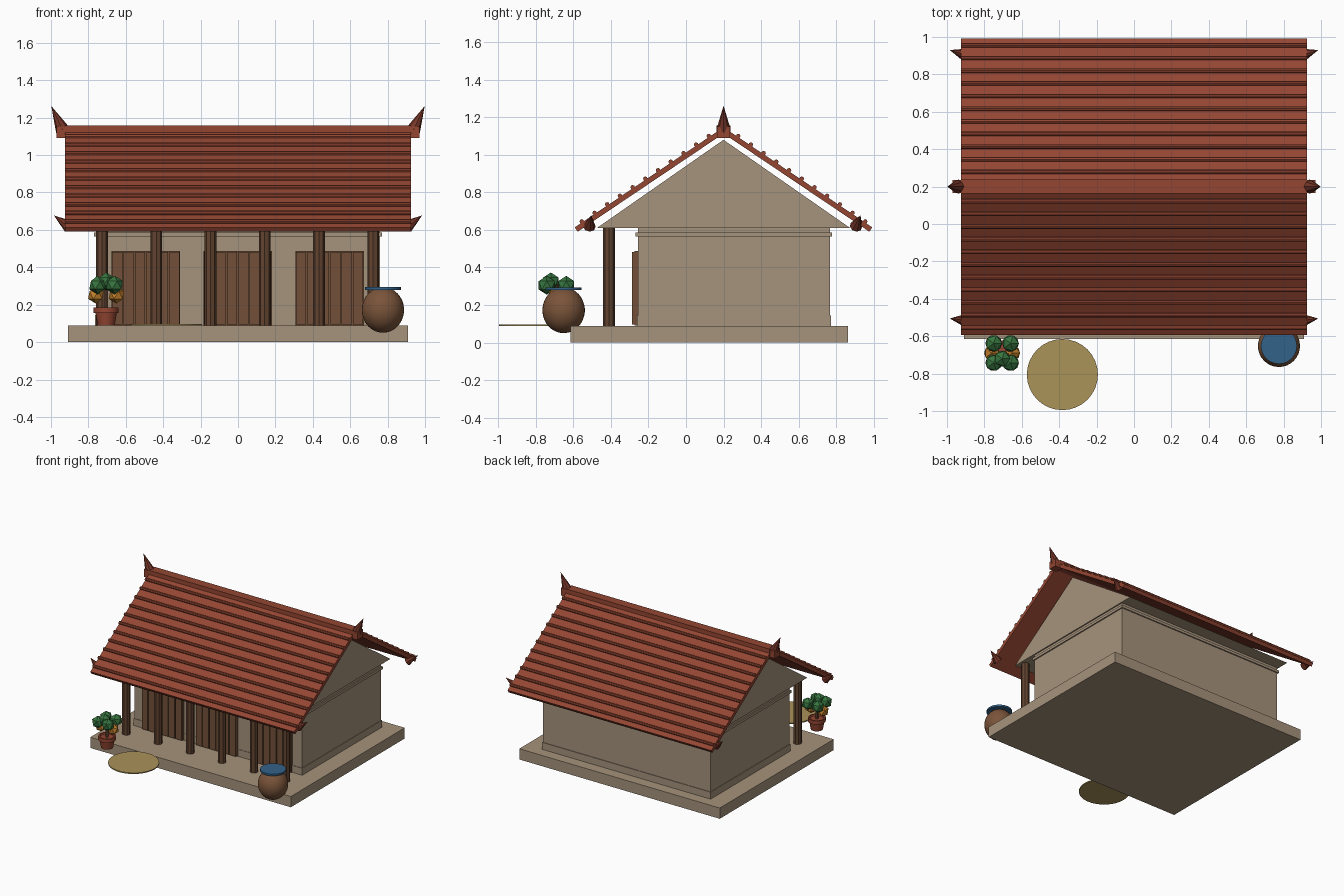
import bpy, bmesh, math
from mathutils import Vector

if "Cube" in bpy.data.objects:
    bpy.data.objects.remove(bpy.data.objects["Cube"])


def material(name, r, g, b):
    lin = [((c / 255 + 0.055) / 1.055) ** 2.4 for c in (r, g, b)]
    m = bpy.data.materials.new(name)
    m.diffuse_color = (*lin, 1)
    m.use_nodes = True
    m.node_tree.nodes["Principled BSDF"].inputs["Base Color"].default_value = m.diffuse_color
    return m


PLASTER = material("plaster", 166, 147, 124)
TILE = material("roof_tile", 148, 70, 50)
DARK_TILE = material("dark_tile", 118, 54, 40)
WOOD = material("door_wood", 114, 80, 56)
POST = material("post_wood", 98, 68, 48)
CLAY = material("jar_clay", 122, 84, 58)
BLUE = material("blue_lid", 52, 98, 138)
STRAW = material("straw", 170, 147, 90)
GREEN = material("leaf_green", 56, 118, 64)
ORANGE = material("marigold", 196, 130, 45)


def finish(name, bm, mat, smooth=False):
    bmesh.ops.recalc_face_normals(bm, faces=bm.faces)
    me = bpy.data.meshes.new(name)
    bm.to_mesh(me)
    bm.free()
    me.materials.append(mat)
    ob = bpy.data.objects.new(name, me)
    bpy.context.collection.objects.link(ob)
    if smooth:
        bpy.ops.object.select_all(action='DESELECT')
        ob.select_set(True)
        bpy.context.view_layer.objects.active = ob
        bpy.ops.object.shade_smooth_by_angle(angle=math.radians(40))
    return ob


def box(name, x, y, z, mat):
    """Box from (min, max) ranges."""
    bm = bmesh.new()
    bmesh.ops.create_cube(bm, size=1)
    for v in bm.verts:
        v.co = [r[0] + (c + 0.5) * (r[1] - r[0]) for c, r in zip(v.co, (x, y, z))]
    return finish(name, bm, mat)


def prism(name, profile, x0, x1, mat):
    """Extrude a (y, z) profile along x."""
    bm = bmesh.new()
    face = bm.faces.new([bm.verts.new((x0, y, z)) for y, z in profile])
    ext = bmesh.ops.extrude_face_region(bm, geom=[face])
    for v in ext["geom"]:
        if isinstance(v, bmesh.types.BMVert):
            v.co.x = x1
    return finish(name, bm, mat)


def tube(name, a, b, r1, r2, sides, mat, smooth=False):
    """Cylinder or cone between two points."""
    a, b = Vector(a), Vector(b)
    bm = bmesh.new()
    bmesh.ops.create_cone(bm, cap_ends=True, segments=sides, radius1=r1, radius2=r2,
                          depth=(b - a).length)
    rot = (b - a).to_track_quat('Z', 'Y')
    for v in bm.verts:
        v.co = rot @ v.co + (a + b) / 2
    return finish(name, bm, mat, smooth)


def lathe(name, center, profile, sides, mat):
    """Revolve an (r, z) profile around a vertical axis."""
    bm = bmesh.new()
    rings = [[bm.verts.new((center[0] + r * math.cos(2 * math.pi * i / sides),
                            center[1] + r * math.sin(2 * math.pi * i / sides), z))
              for i in range(sides)] for r, z in profile]
    for lo, hi in zip(rings, rings[1:]):
        for i in range(sides):
            j = (i + 1) % sides
            bm.faces.new((lo[i], lo[j], hi[j], hi[i]))
    bm.faces.new(rings[0])
    bm.faces.new(rings[-1])
    return finish(name, bm, mat, True)


def blossom(name, center, r, mat):
    bm = bmesh.new()
    bmesh.ops.create_icosphere(bm, subdivisions=1, radius=r)
    bmesh.ops.translate(bm, verts=bm.verts, vec=center)
    return finish(name, bm, mat)


# Platform, walls, wall bands and gable
box("platform", (-.91, .91), (-.615, .862), (0, .088), PLASTER)
box("walls", (-.76, .76), (-.256, .768), (.088, .61), PLASTER)
box("wall_foot_band", (-.765, .765), (-.26, .773), (.088, .145), PLASTER)
box("wall_top_band", (-.77, .77), (-.268, .778), (.565, .586), PLASTER)
prism("gable", [(-.475, .61), (.875, .61), (.2, 1.08)], -.77, .77, PLASTER)

# Veranda posts
for i in range(6):
    x = -.727 + i * .29
    tube("post", (x, -.41, .088), (x, -.41, .612), .031, .031, 8, POST)

# Plank doors
for cx in (-.493, -.002, .49):
    box("door_panel", (cx - .183, cx + .183), (-.275, -.25), (.09, .487), WOOD)
    for k in range(6):
        px = cx - .1525 + k * .061
        box("door_plank", (px - .027, px + .027), (-.287, -.27), (.095, .482), WOOD)

# Roof slopes with rows of tile ribs
RIDGE_Y, RIDGE_Z, EAVE_Z, RUN = .2, 1.13, .602, .785
slope = math.atan2(RIDGE_Z - EAVE_Z, RUN)
for side in (-1, 1):
    ny, nz = side * math.sin(slope), math.cos(slope)
    ridge = (RIDGE_Y, RIDGE_Z)
    eave = (RIDGE_Y + side * RUN, EAVE_Z)
    h = .014
    prism("roof_slope", [(ridge[0] + ny * h, ridge[1] + nz * h),
                         (eave[0] + ny * h, eave[1] + nz * h),
                         (eave[0] - ny * h, eave[1] - nz * h),
                         (ridge[0] - ny * h, ridge[1] - nz * h)], -.925, .925, TILE)
    for k in range(11):
        t = (k + 1) / 11.6
        y = RIDGE_Y + side * RUN * t + ny * .019
        z = RIDGE_Z + (EAVE_Z - RIDGE_Z) * t + nz * .019
        tube("tile_rib", (-.925, y, z), (.925, y, z), .012, .012, 8, TILE)

# Ridge cap, its end blocks and the curved-up horns
box("ridge_cap", (-.925, .925), (.163, .237), (1.10, 1.157), TILE)
for s in (-1, 1):
    box("ridge_end", sorted((s * .90, s * .97)), (.165, .235), (1.09, 1.152), TILE)
    tube("ridge_horn", (s * .938, .2, 1.135), (s * .998, .2, 1.262), .038, 0, 8, DARK_TILE)
    for y0, y1 in ((-.515, -.505), (.905, .93)):
        tube("eave_horn", (s * .905, y0, .618), (s * .985, y1, .678), .034, 0, 8, DARK_TILE)

# Water jar with lid
jar = [(.113 * math.cos(a), .172 + .122 * math.sin(a))
       for a in (math.radians(d) for d in range(-85, 66, 10))]
lathe("water_jar", (.775, -.652), jar, 32, CLAY)
tube("jar_lid", (.775, -.652, .279), (.775, -.652, .294), .096, .096, 32, BLUE, True)

# Round drying mat
tube("straw_mat", (-.383, -.805, .088), (-.383, -.805, .097), .19, .19, 32, STRAW)

# Flower pot and plant
PX, PY = -.705, -.69
lathe("flower_pot", (PX, PY), [(.046, .09), (.057, .155), (.067, .155), (.067, .185),
                               (.055, .185), (.05, .175)], 16, TILE)
tube("plant_stem", (PX, PY, .17), (PX, PY, .31), .012, .012, 6, POST)
for dx in (-.045, .045):
    for dy in (-.052, .052):
        blossom("leaf_cluster", (PX + dx, PY + dy, .305), .05, GREEN)
blossom("leaf_top", (PX, PY - .03, .325), .048, GREEN)
for dx in (-.055, .055):
    blossom("flower", (PX + dx, PY, .252), .046, ORANGE)
